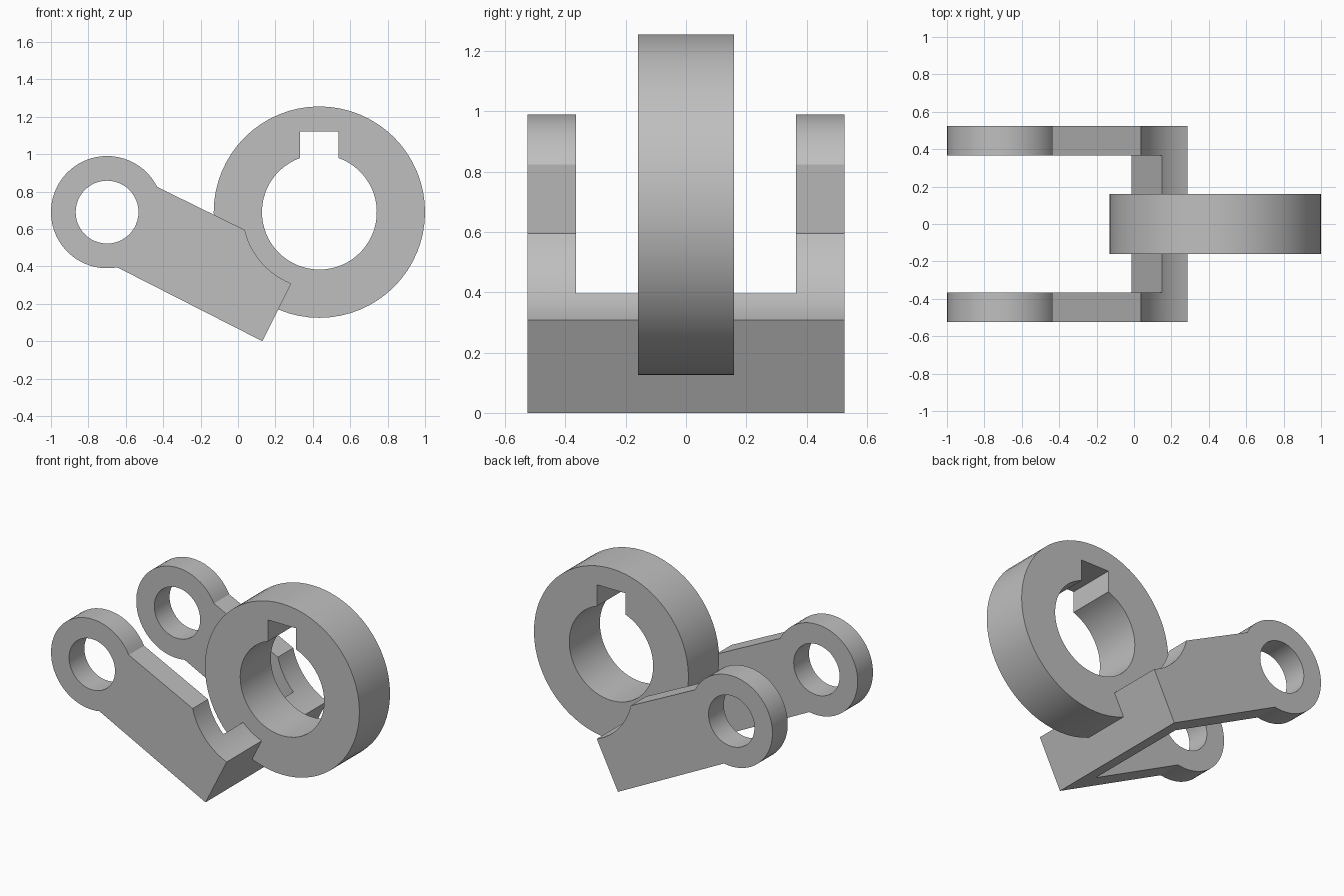
import bpy, bmesh
from math import radians, cos, sin, asin, degrees
from mathutils import Vector

cube = bpy.data.objects.get("Cube")
if cube:
    bpy.data.objects.remove(cube, do_unlink=True)

# One grey for the whole assembly
grey = bpy.data.materials.new("machined_grey")
grey.use_nodes = True
colour = (0.52, 0.52, 0.52, 1)
grey.diffuse_color = colour
grey.node_tree.nodes["Principled BSDF"].inputs["Base Color"].default_value = colour


def arc(centre, radius, start, end, steps):
    """Points on an arc in the side plane, angles in degrees."""
    angles = [radians(start + (end - start) * i / steps) for i in range(steps + 1)]
    return [(centre[0] + radius * cos(a), centre[1] + radius * sin(a)) for a in angles]


def prism(name, loops, half_width):
    """Fill outline loops (the first outer, others holes) and extrude across y."""
    bm = bmesh.new()
    edges = []
    for loop in loops:
        verts = [bm.verts.new((x, -half_width, z)) for x, z in loop]
        edges += [bm.edges.new((a, b)) for a, b in zip(verts, verts[1:] + verts[:1])]
    bmesh.ops.triangle_fill(bm, edges=edges, use_beauty=True, normal=Vector((0, -1, 0)))
    grown = bmesh.ops.extrude_face_region(bm, geom=bm.faces[:], use_keep_orig=True)
    moved = [g for g in grown["geom"] if isinstance(g, bmesh.types.BMVert)]
    bmesh.ops.translate(bm, verts=moved, vec=(0, 2 * half_width, 0))
    bmesh.ops.recalc_face_normals(bm, faces=bm.faces[:])
    mesh = bpy.data.meshes.new(name)
    bm.to_mesh(mesh)
    bm.free()
    mesh.materials.append(grey)
    obj = bpy.data.objects.new(name, mesh)
    bpy.context.collection.objects.link(obj)
    return obj


def select(obj):
    bpy.ops.object.select_all(action='DESELECT')
    obj.select_set(True)
    bpy.context.view_layer.objects.active = obj


# Hub ring with a square keyway at the top of its bore
hub = (0.435, 0.69)
bore, key_half, key_top = 0.307, 0.103, 1.12
key_angle = degrees(asin(key_half / bore))
outer = arc(hub, 0.565, 0, 360, 64)[:-1]
inner = arc(hub, bore, 90 + key_angle, 450 - key_angle, 56)
inner += [(hub[0] + key_half, key_top), (hub[0] - key_half, key_top)]
ring = prism("keyed_hub_ring", [outer, inner], 0.16)

# Fork side profile: round eye, sloping arm, recess concentric with the hub
eye = (-0.70, 0.69)
profile = arc(eye, 0.30, 26.6, 280.4, 44)
profile.append((0.13, 0.0))
profile += arc(hub, 0.41, 248.5, 193.4, 14)
hole = arc(eye, 0.168, 0, 360, 48)[:-1]
fork = prism("fork_bracket", [profile, hole], 0.525)

# Slot between the two arms, ending square to the arm direction
slot = [(-1.3, -0.3), (-0.2, -0.3), (0.351, 0.795), (0.351, 1.3), (-1.3, 1.3)]
cutter = prism("slot_cutter", [slot], 0.365)
cutter.hide_render = True
cut = fork.modifiers.new("slot", 'BOOLEAN')
cut.operation = 'DIFFERENCE'
cut.solver = 'EXACT'
cut.object = cutter
select(fork)
bpy.ops.object.modifier_apply(modifier=cut.name)
bpy.data.objects.remove(cutter, do_unlink=True)

# Smooth round walls, crisp corners
for part in (ring, fork):
    select(part)
    bpy.ops.object.shade_smooth_by_angle(angle=radians(20))
